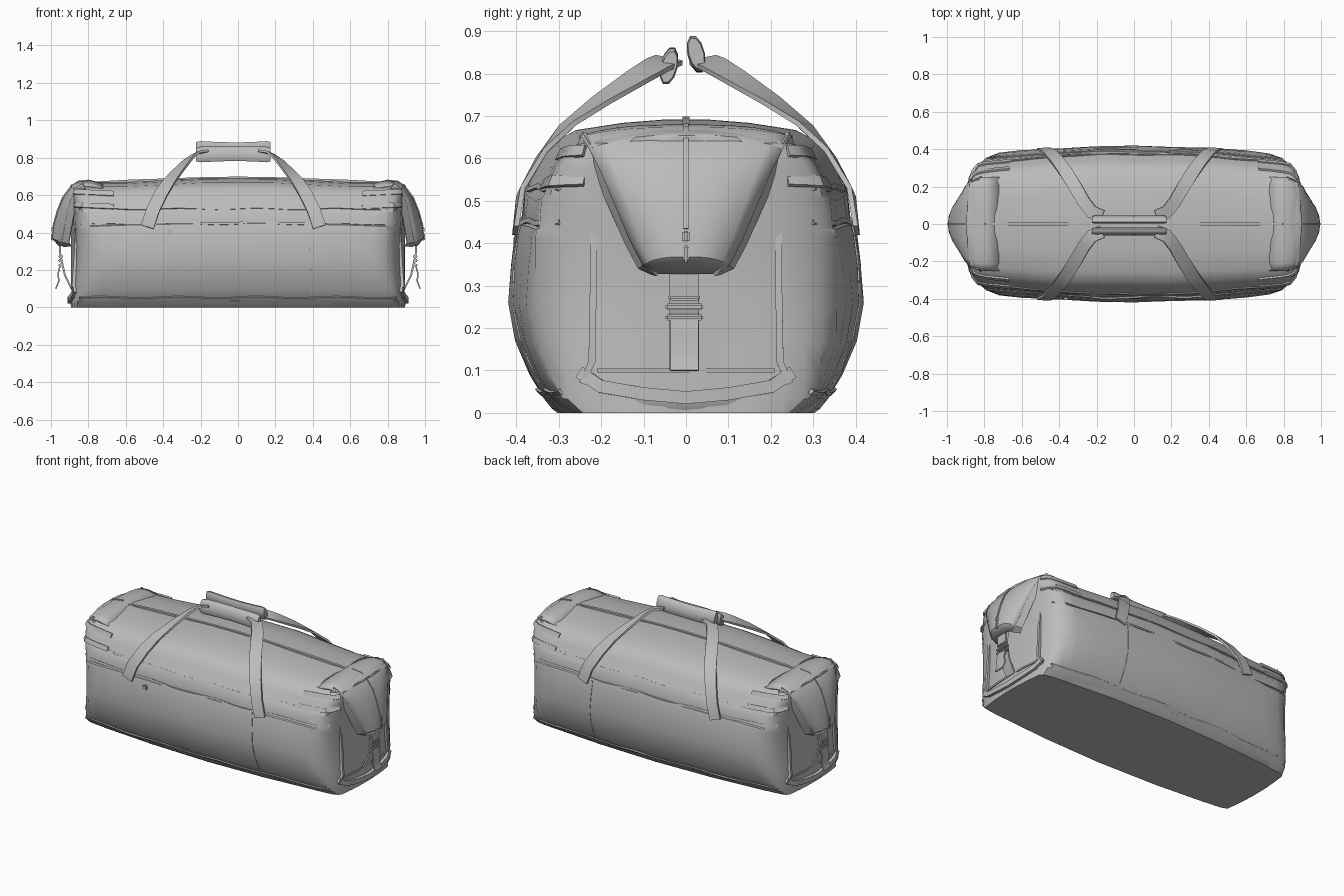
import bpy, bmesh, math
from mathutils import Vector

cube = bpy.data.objects.get("Cube")
if cube:
    bpy.data.objects.remove(cube, do_unlink=True)

fabric = bpy.data.materials.new("grey fabric")
GREY = (0.5, 0.5, 0.5, 1)
fabric.diffuse_color = GREY
fabric.use_nodes = True
fabric.node_tree.nodes["Principled BSDF"].inputs["Base Color"].default_value = GREY


def finish(name, bm, angle=40):
    """Turn a bmesh into a smooth shaded object."""
    bmesh.ops.recalc_face_normals(bm, faces=bm.faces)
    mesh = bpy.data.meshes.new(name)
    bm.to_mesh(mesh)
    bm.free()
    mesh.materials.append(fabric)
    ob = bpy.data.objects.new(name, mesh)
    bpy.context.collection.objects.link(ob)
    bpy.ops.object.select_all(action='DESELECT')
    ob.select_set(True)
    bpy.context.view_layer.objects.active = ob
    bpy.ops.object.shade_smooth_by_angle(angle=math.radians(angle))
    return ob


def loft(rings, closed=True):
    """Skin a list of point rings; closed rings also get end caps."""
    bm = bmesh.new()
    vs = [[bm.verts.new(p) for p in r] for r in rings]
    n = len(rings[0])
    for a, b in zip(vs, vs[1:]):
        for i in range(n if closed else n - 1):
            j = (i + 1) % n
            bm.faces.new((a[i], a[j], b[j], b[i]))
    if closed:
        bm.faces.new(vs[0])
        bm.faces.new(vs[-1])
    return bm


def ribbon(name, path, normal, width, thick):
    """Flat webbing along a path; normal(p) gives the outward direction."""
    pts = [Vector(p) for p in path]
    rings = []
    for i, p in enumerate(pts):
        t = (pts[min(i + 1, len(pts) - 1)] - pts[max(i - 1, 0)]).normalized()
        w = t.cross(normal(p)).normalized()
        n = w.cross(t)
        w, n = w * width / 2, n * thick / 2
        rings.append([p + w + n, p - w + n, p - w - n, p + w - n])
    return finish(name, loft(rings), 35)


def box(name, centre, size, bevel=0.004):
    bm = bmesh.new()
    bmesh.ops.create_cube(bm, size=1)
    for v in bm.verts:
        v.co = Vector([c + s * k for c, s, k in zip(centre, size, v.co)])
    bmesh.ops.bevel(bm, geom=bm.edges[:], offset=bevel, segments=2, affect='EDGES')
    return finish(name, bm)


def radial(p):
    return Vector((0, p.y, p.z - 0.35)).normalized()


def lerp_table(table, key, col, val):
    """Linear interpolation in a table sorted by one column."""
    for a, b in zip(table, table[1:]):
        if val <= b[key]:
            f = (val - a[key]) / max(b[key] - a[key], 1e-6)
            return a[col] + f * (b[col] - a[col])
    return table[-1][col]


# Half cross-section (y, z) with a slight step at the pocket edge
PROFILE = [(0, 0), (.18, 0), (.29, 0), (.335, .035), (.367, .09), (.40, .17), (.417, .26),
           (.412, .35), (.402, .43), (.396, .45), (.388, .455), (.381, .52), (.373, .53),
           (.342, .60), (.31, .64), (.26, .667), (.15, .684), (.05, .692), (0, .692)]
# Sections (x, width scale, width limit, height scale)
SECTIONS = [(0, 1, .5, 1), (.2, .995, .5, .995), (.4, .975, .5, .985), (.6, .94, .5, .975),
            (.72, .91, .385, .965), (.785, .89, .355, .96), (.822, .87, .32, .955),
            (.845, .84, .28, .95), (.86, .82, .23, .94), (.87, .8, .14, .935), (.875, .8, .05, .93)]


def side_y(x, y, z):
    """Width of the bag at a section, with gentle fabric waves."""
    s, cap = (lerp_table(SECTIONS, 0, c, abs(x)) for c in (1, 2))
    return min(y * s * (1 + .008 * math.sin(11 * x + 9 * z)), cap)


def surf(x, z):
    k = lerp_table(SECTIONS, 0, 3, abs(x))
    return side_y(x, lerp_table(PROFILE, 1, 0, z / k), z)


def lean(x, z):
    """The ends lean so that the foot sticks out further than the top."""
    return x + math.copysign(.06 * (.3 - z) * (abs(x) / .875) ** 4, x)


# Main body with rounded ends
xs = [-s[0] for s in SECTIONS[:0:-1]] + [s[0] for s in SECTIONS]
rings = []
for x in xs:
    k = lerp_table(SECTIONS, 0, 3, abs(x))
    right = [Vector((lean(x, z * k), side_y(x, y, z),
                     z * k + .012 * (z > .5) * math.sin(9 * abs(x)) * abs(x))) for y, z in PROFILE]
    left = [Vector((p.x, -p.y, p.z)) for p in right[-2:0:-1]]
    rings.append(right + left)
finish("body", loft(rings), 35)

# Flared base panel
PLAN = [(.90, 0), (.892, .1), (.872, .20), (.83, .255), (.75, .29), (.4, .32), (0, .333)]
quarter = PLAN + [(-x, y) for x, y in PLAN[-2::-1]]
outline = quarter + [(x, -y) for x, y in quarter[-2:0:-1]]
finish("base", loft([[(x * sx, y * sy, z) for x, y in outline]
       for sx, sy, z in ((.985, .91, 0), (.995, .95, .01), (1, 1.01, .035), (.985, 1, .05), (.95, .95, .055))]), 35)

# Seams running along both sides
for s, side in ((-1, "front"), (1, "back")):
    for z, nm in ((.53, "lid_seam"), (.45, "pocket_edge"), (.05, "base_seam")):
        path = [(-.835 + 1.67 * i / 28, z + .004 * math.sin(i * .9)) for i in range(29)]
        path = [(lean(x, q), s * (surf(x, q) + .001), q) for x, q in path]
        ribbon(f"{side}_{nm}", path, radial, .012, .008)
    ribbon(f"{side}_panel_seam", [(.38 + .05 * (.3 - z), s * (surf(.38, z) + .001), z)
           for z in (.07, .12, .18, .25, .32, .38, .44)], radial, .008, .005)

# Handles: two webbing straps and a padded grip on each side
STRAP = [(-.485, .402, .43), (-.455, .390, .52), (-.41, .340, .61), (-.365, .280, .678),
         (-.315, .20, .737), (-.265, .115, .792), (-.225, .065, .822), (-.17, .04, .832)]
for s, side in ((-1, "front"), (1, "back")):
    for m, end in ((1, "right"), (-1, "left")):
        path = [(m * (x + .025) - .025, s * y, z) for x, y, z in STRAP]
        ribbon(f"{side}_{end}_handle_strap", path,
               lambda p, m=m: radial(p) - Vector((m * 3 * max(0, p.z - .6), 0, 0)), .07, .012)
    rings = []
    for x, k in ((-.225, .85), (-.2, 1), (-.1, .97), (0, .94), (.1, .97), (.155, 1), (.175, .85)):
        zc = .832 + .01 * s + .15 * s * (x + .025) ** 2
        rings.append([(x, s * .032 - .008 + .021 * k * math.cos(a) - s * .008 * math.sin(a),
                       zc + .044 * k * math.sin(a))
                      for a in (math.tau * i / 10 for i in range(10))])
    finish(f"{side}_grip", loft(rings), 50)

# Zip along the top
TOP = [(x, 0, .693 * lerp_table(SECTIONS, 0, 3, abs(x)) + .001) for x in [-.8 + .1 * i for i in range(17)]]
ribbon("top_zip", TOP, lambda p: Vector((0, 0, 1)), .016, .01)

# Press stud on the front
box("press_stud", (-.365, -surf(-.365, .405) - .004, .405), (.03, .016, .03), .006)

# Flap rows: centre x, centre z, half width, edge x, edge z
FLAP = [(.72, .658, .25, .72, .632), (.79, .674, .25, .79, .648), (.85, .668, .245, .838, .648),
        (.89, .638, .230, .868, .625), (.93, .585, .200, .898, .570), (.96, .51, .165, .916, .49),
        (.982, .43, .130, .93, .41), (.988, .37, .10, .94, .352), (.955, .332, .07, .93, .332)]

for m, end in ((-1, "right"), (1, "left")):
    out = lambda p, m=m: Vector((m, 0, 0))
    # Drooping end flap
    rows = []
    for cx, cz, hw, ex, ez in FLAP:
        rows.append([(m * (cx + (ex - cx) * abs(v) ** 3), hw * v, cz + (ez - cz) * abs(v) ** 3)
                     for v in [i / 6 - 1 for i in range(13)]])
    flap = finish(f"{end}_flap", loft(rows, closed=False), 35)
    mod = flap.modifiers.new("thickness", 'SOLIDIFY')
    mod.thickness = .012
    mod.offset = 0
    for s in (-1, 1):
        # Binding turned in along the flap edge
        ribbon(f"{end}_flap_binding", [(m * (ex - .016), s * (hw + .002), ez - .004)
               for _, _, hw, ex, ez in FLAP[2:]],
               lambda p, s=s: Vector((m * .3, s, .2)).normalized(), .045, .01)
        # Upright piping beside the end panel
        ribbon(f"{end}_panel_piping", [(m * .845, s * .22, .59), (m * .855, s * .219, .45),
               (m * .866, s * .219, .28), (m * .876, s * .222, .12), (m * .872, s * .245, .07)],
               out, .016, .022)
        # Gathered corner folds
        for z in (.54, .61):
            path = [(m * lean(x, z), s * (surf(x, z) + .003), z + (x - .7) * .05)
                    for x in (.66, .72, .78, .82, .845, .858)]
            ribbon(f"{end}_corner_fold", path,
                   lambda p, s=s: Vector((m * .4, s, .5)).normalized(), .028, .010)
    # Zip over the flap and its pull
    ribbon(f"{end}_flap_zip", [(m * (cx + .005), 0, cz + .004) for cx, cz, *_ in FLAP[1:7]],
           lambda p: Vector((m * .8, 0, .6)), .012, .01)
    box(f"{end}_zip_slider", (m * .991, 0, .415), (.014, .018, .028))
    box(f"{end}_zip_pull", (m * .993, 0, .375), (.012, .014, .04))
    # Ledge at the foot of the end panel and the hem above it
    ribbon(f"{end}_base_lip", [(m * x, y, z) for x, y, z in
           ((.868, -.25, .095), (.882, -.20, .062), (.895, -.1, .045), (.90, 0, .036),
            (.895, .1, .045), (.882, .20, .062), (.868, .25, .095))], out, .03, .024)
    ribbon(f"{end}_panel_hem", [(m * x, y, .1) for x, y in
           ((.876, -.21), (.885, -.11), (.889, 0), (.885, .11), (.876, .21))], out, .01, .01)
    # Compression strap, buckle and loose tail
    ribbon(f"{end}_upper_strap", [(m * .95, -.004, .345), (m * .952, -.004, .30), (m * .945, -.004, .245)],
           out, .07, .01)
    ribbon(f"{end}_lower_strap", [(m * .942, -.004, .245), (m * .925, -.004, .17), (m * .89, -.004, .10)],
           out, .07, .01)
    ribbon(f"{end}_strap_tail", [(m * .948, -.004, .235), (m * .962, -.004, .18), (m * .958, -.004, .14),
           (m * .974, -.004, .10)], out, .066, .008)
    for z in (.225, .25, .272):
        box(f"{end}_buckle_bar", (m * .948, -.004, z), (.026, .088 if z < .26 else .074, .015))
